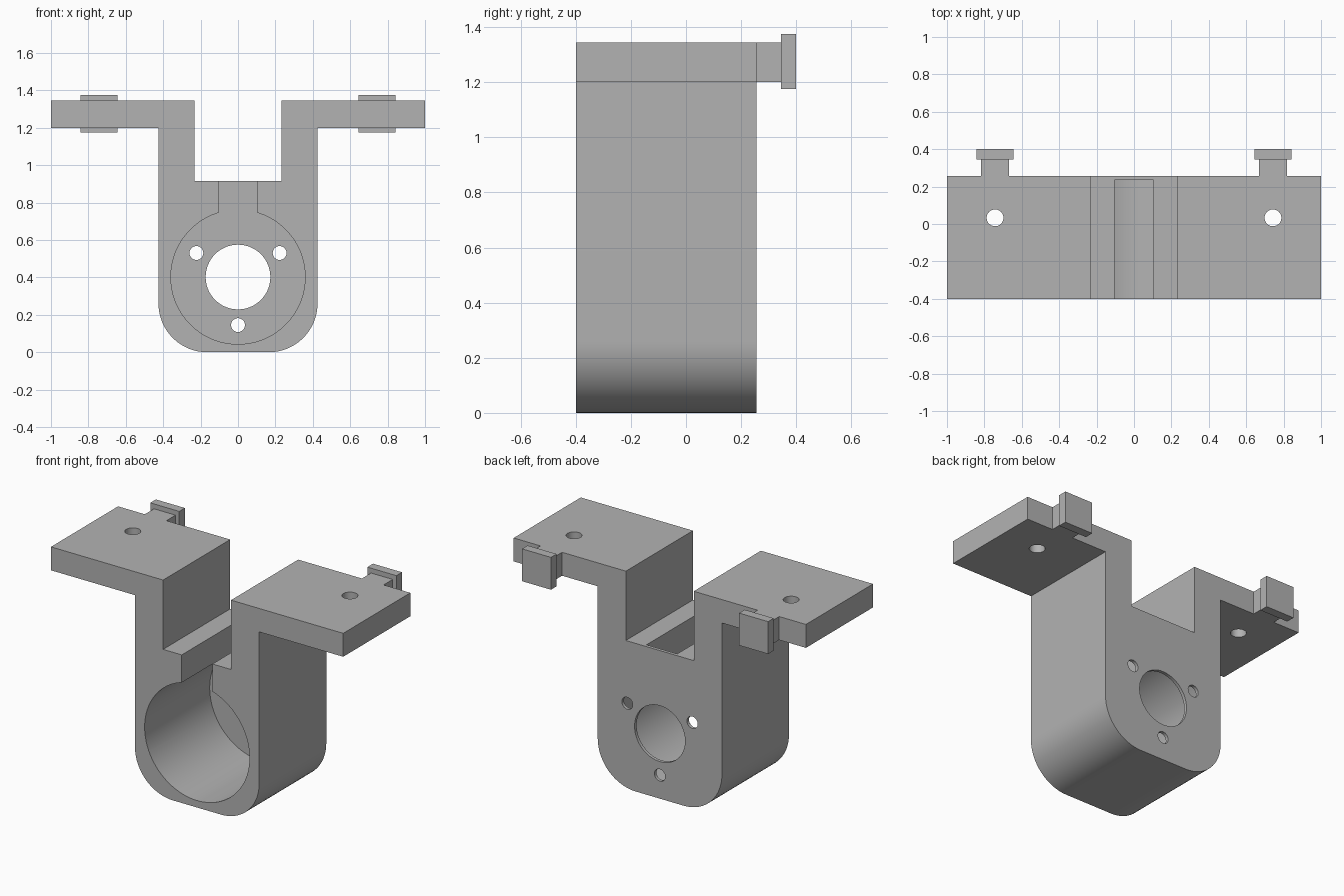
import bpy
import bmesh
from math import radians, sin, cos
from mathutils import Matrix

if "Cube" in bpy.data.objects:
    bpy.data.objects.remove(bpy.data.objects["Cube"], do_unlink=True)

grey = bpy.data.materials.new("plain grey")
grey.use_nodes = True
colour = (0.45, 0.45, 0.45, 1)
grey.diffuse_color = colour
grey.node_tree.nodes["Principled BSDF"].inputs["Base Color"].default_value = colour

FRONT, BACK = -0.4, 0.256
BORE_Z = 0.402
TOP = 1.345


def finish(name, bm):
    bmesh.ops.recalc_face_normals(bm, faces=bm.faces)
    mesh = bpy.data.meshes.new(name)
    bm.to_mesh(mesh)
    bm.free()
    obj = bpy.data.objects.new(name, mesh)
    mesh.materials.append(grey)
    bpy.context.collection.objects.link(obj)
    return obj


def extrude_profile(name, points, y0, y1):
    bm = bmesh.new()
    face = bm.faces.new([bm.verts.new((x, y0, z)) for x, z in points])
    result = bmesh.ops.extrude_face_region(bm, geom=[face])
    moved = [v for v in result["geom"] if isinstance(v, bmesh.types.BMVert)]
    bmesh.ops.translate(bm, verts=moved, vec=(0, y1 - y0, 0))
    return finish(name, bm)


def box(name, x0, x1, y0, y1, z0, z1):
    return extrude_profile(name, [(x0, z0), (x1, z0), (x1, z1), (x0, z1)], y0, y1)


def cylinder(name, radius, depth, centre, along_y=True, segments=48):
    bm = bmesh.new()
    turn = Matrix.Rotation(radians(90), 4, "X") if along_y else Matrix()
    bmesh.ops.create_cone(bm, cap_ends=True, segments=segments, radius1=radius,
                          radius2=radius, depth=depth,
                          matrix=Matrix.Translation(centre) @ turn)
    return finish(name, bm)


def activate(obj):
    bpy.ops.object.select_all(action="DESELECT")
    obj.select_set(True)
    bpy.context.view_layer.objects.active = obj


def combine(target, tool, operation):
    mod = target.modifiers.new(operation.title(), "BOOLEAN")
    mod.operation, mod.object, mod.solver = operation, tool, "EXACT"
    activate(target)
    bpy.ops.object.modifier_apply(modifier=mod.name)
    bpy.data.objects.remove(tool, do_unlink=True)


# Half outline of the bracket: rounded foot, leg, flange and central notch
HALF, NOTCH, ROUND = 0.425, 0.2325, 0.26
half = []
for i in range(17):
    a = radians(90 * i / 16)
    half.append((HALF - ROUND + ROUND * sin(a), ROUND - ROUND * cos(a)))
half += [(HALF, 1.2), (1, 1.2), (1, TOP), (NOTCH, TOP), (NOTCH, 0.916)]
outline = half + [(-x, z) for x, z in reversed(half)]
bracket = extrude_profile("bracket", outline, FRONT, BACK)

# Blind bore with the slot above it, closed by a thin back wall
WALL = 0.236
depth = WALL + 0.6
combine(bracket, cylinder("bore", 0.359, depth, (0, WALL - depth / 2, BORE_Z),
                          segments=96), "DIFFERENCE")
combine(bracket, box("slot", -0.105, 0.105, -0.6, WALL, BORE_Z, 1.1), "DIFFERENCE")

# Shaft hole and three screw holes through the back wall
combine(bracket, cylinder("shaft_hole", 0.173, 0.2, (0, BACK, BORE_Z), segments=64),
        "DIFFERENCE")
for angle in (30, 150, 270):
    a = radians(angle)
    centre = (0.257 * cos(a), BACK, BORE_Z + 0.257 * sin(a))
    combine(bracket, cylinder("screw_hole", 0.037, 0.2, centre, segments=32), "DIFFERENCE")

# Flange holes and the T-shaped tabs behind the flanges
for side in (-1, 1):
    x = 0.743 * side
    combine(bracket, cylinder("flange_hole", 0.045, 0.4, (x, 0.033, 1.27), False, 32),
            "DIFFERENCE")
    label = "left" if side > 0 else "right"
    box(label + "_tab_neck", x - 0.074, x + 0.074, BACK, 0.345, 1.2, TOP)
    box(label + "_tab_head", x - 0.099, x + 0.099, 0.345, 0.4, 1.175, 1.375)

activate(bracket)
bpy.ops.object.shade_smooth_by_angle(angle=radians(30))
